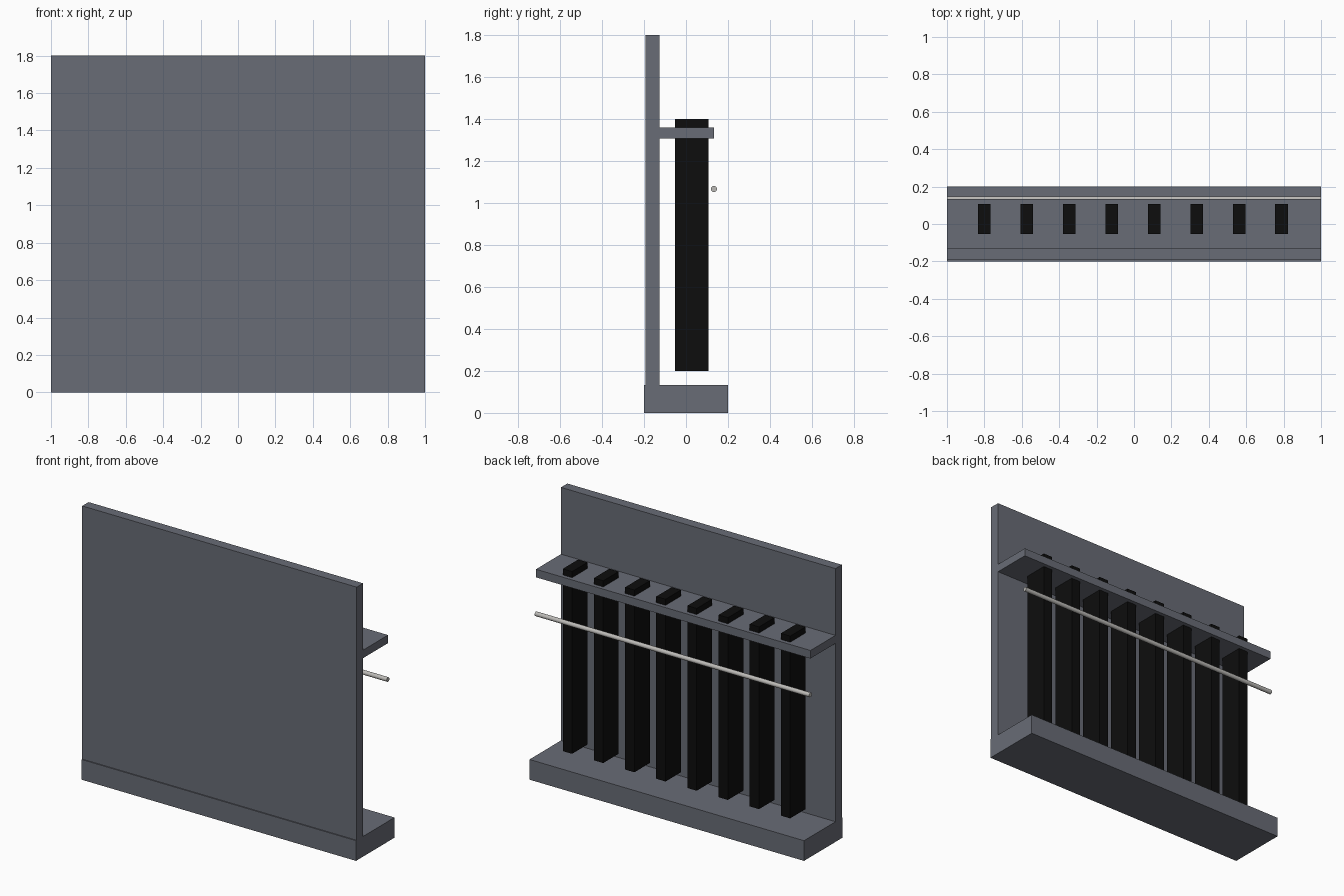
import bpy
import math

cube = bpy.data.objects.get("Cube")
if cube:
    bpy.data.objects.remove(cube, do_unlink=True)


def material(name, rgb):
    mat = bpy.data.materials.new(name)
    mat.use_nodes = True
    colour = (*rgb, 1.0)
    mat.diffuse_color = colour
    mat.node_tree.nodes["Principled BSDF"].inputs["Base Color"].default_value = colour
    return mat


slate = material("slate_grey", (0.14, 0.15, 0.18))
black = material("black", (0.004, 0.004, 0.004))
steel = material("light_steel", (0.50, 0.49, 0.47))


def box(name, low, high, mat):
    """Axis-aligned block between two opposite corners."""
    centre = [(a + b) / 2 for a, b in zip(low, high)]
    bpy.ops.mesh.primitive_cube_add(size=1, location=centre)
    obj = bpy.context.object
    obj.name = name
    obj.scale = [b - a for a, b in zip(low, high)]
    bpy.ops.object.transform_apply(location=False, rotation=False, scale=True)
    obj.data.materials.append(mat)
    return obj


# Plinth, tall panel and the shelf that holds the bars
box("base", (-1, -0.2, 0), (1, 0.2, 0.133), slate)
box("panel", (-1, -0.193, 0.133), (1, -0.127, 1.8), slate)
box("shelf", (-1, -0.133, 1.307), (1, 0.133, 1.36), slate)

# Row of upright bars passing through the shelf
bar_count, first_x, spacing, half_width = 8, -0.8, 0.227, 0.034
for i in range(bar_count):
    x = first_x + i * spacing
    box(f"bar_{i + 1}", (x - half_width, -0.053, 0.2), (x + half_width, 0.107, 1.4), black)

# Horizontal rod behind the bars
bpy.ops.mesh.primitive_cylinder_add(
    vertices=16, radius=0.0145, depth=2,
    location=(0, 0.133, 1.067), rotation=(0, math.pi / 2, 0))
rod = bpy.context.object
rod.name = "rod"
rod.data.materials.append(steel)
bpy.ops.object.shade_smooth_by_angle(angle=math.radians(40))
